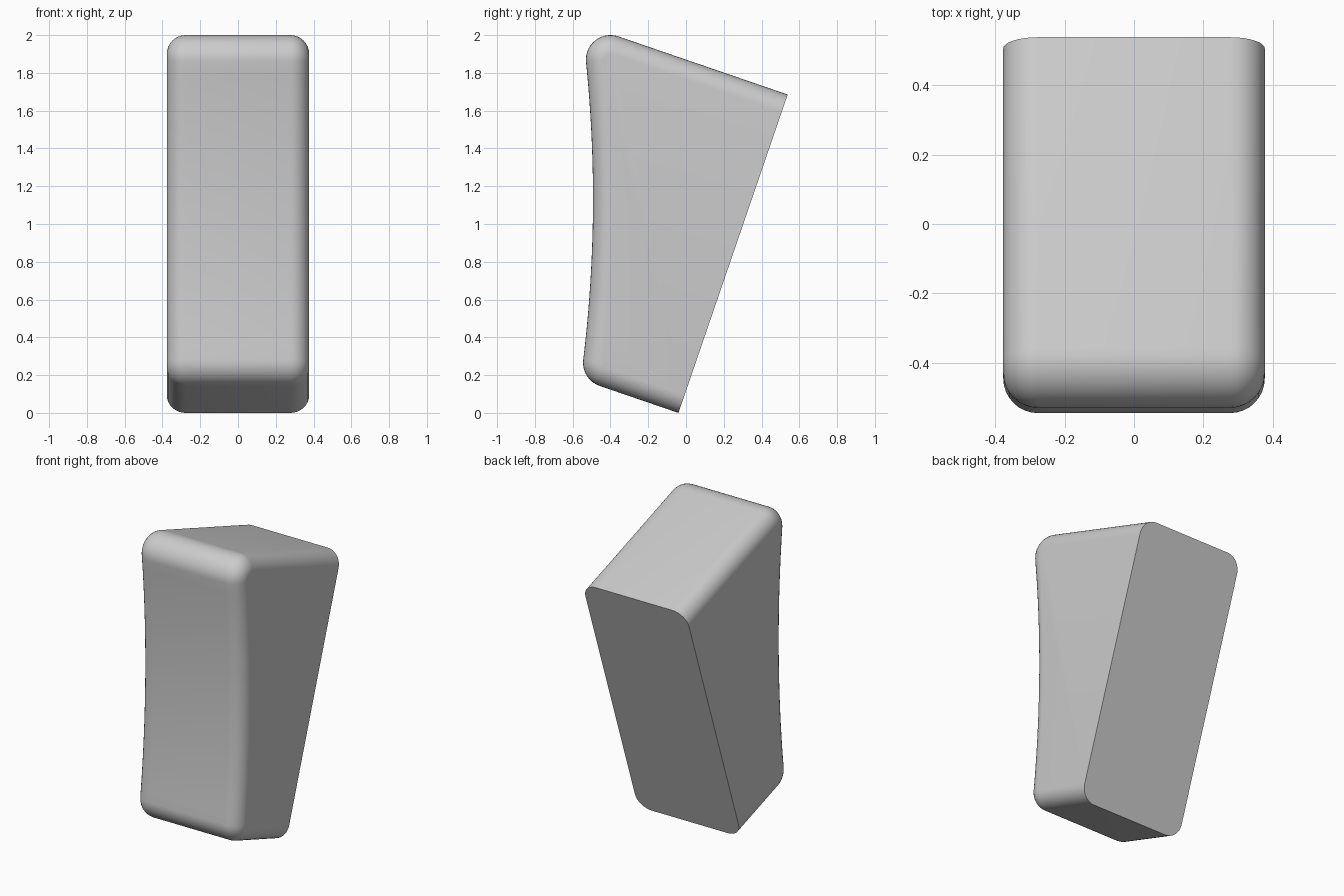
import bpy, bmesh, math
from mathutils import Vector

if "Cube" in bpy.data.objects:
    bpy.data.objects.remove(bpy.data.objects["Cube"])

HALF_W, EDGE_R, CORNER_R, FRONT_R = 0.377, 0.10, 0.13, 7.08
TILT = math.atan2(0.58, 1.69)                      # lean of the flat back
back_low = Vector((-0.04, 0.0))                    # all profile points are (y, z)
up = Vector((math.sin(TILT), math.cos(TILT)))      # direction along the back plane
c_top, c_low = Vector((-0.40, 1.87)), Vector((-0.415, 0.266))

# Centre of the big circle that hollows the front, tangent to both corner circles
chord = c_top - c_low
dist = math.sqrt((FRONT_R + CORNER_R) ** 2 - (chord.length / 2) ** 2)
c_front = (c_top + c_low) / 2 + Vector((-chord.y, chord.x)).normalized() * dist


def arc(center, radius, a0, a1, n, sign=1):
    """Points on an arc, each with its outward normal."""
    out = []
    for i in range(n + 1):
        a = a0 + (a1 - a0) * i / n
        d = Vector((math.cos(a), math.sin(a)))
        out.append((center + d * radius, d * sign))
    return out


def angle(v):
    return math.atan2(v.y, v.x) % (2 * math.pi)


# Side profile from the top back edge, round the front, to the bottom back edge
a_top, a_low = angle(c_front - c_top), angle(c_front - c_low)
f_top = (a_top + math.pi) % (2 * math.pi)
f_low = (a_low + math.pi) % (2 * math.pi) - 2 * math.pi
top_len = (c_top - back_low).dot(up) + CORNER_R
profile = [(back_low + up * top_len, up)]
profile += arc(c_top, CORNER_R, angle(up), a_top, 14)
profile += arc(c_front, FRONT_R, f_top, f_low, 24, -1)[1:-1]
profile += arc(c_low, CORNER_R, a_low, angle(-up), 12)
profile.append((back_low, -up))

# Layers across the width: quarter-round inset at each side
steps = 8
layers = []
for i in range(steps + 1):
    t = math.pi / 2 * i / steps
    layers.append((HALF_W - EDGE_R * (1 - math.cos(t)), EDGE_R * (1 - math.sin(t))))
layers += [(-x, d) for x, d in reversed(layers)]

bm = bmesh.new()
rings = [[bm.verts.new((x, *(p - n * d))) for p, n in profile] for x, d in layers]
for r0, r1 in zip(rings, rings[1:]):
    for j in range(len(profile) - 1):
        bm.faces.new((r0[j], r0[j + 1], r1[j + 1], r1[j]))
# Flat sides and flat back
bm.faces.new(rings[0])
bm.faces.new(rings[-1])
bm.faces.new([r[0] for r in rings] + [r[-1] for r in reversed(rings)])
bmesh.ops.recalc_face_normals(bm, faces=bm.faces)

mesh = bpy.data.meshes.new("wedge_block")
bm.to_mesh(mesh)
bm.free()
block = bpy.data.objects.new("wedge_block", mesh)
bpy.context.collection.objects.link(block)
bpy.context.view_layer.objects.active = block
block.select_set(True)
bpy.ops.object.shade_smooth_by_angle(angle=math.radians(30))
